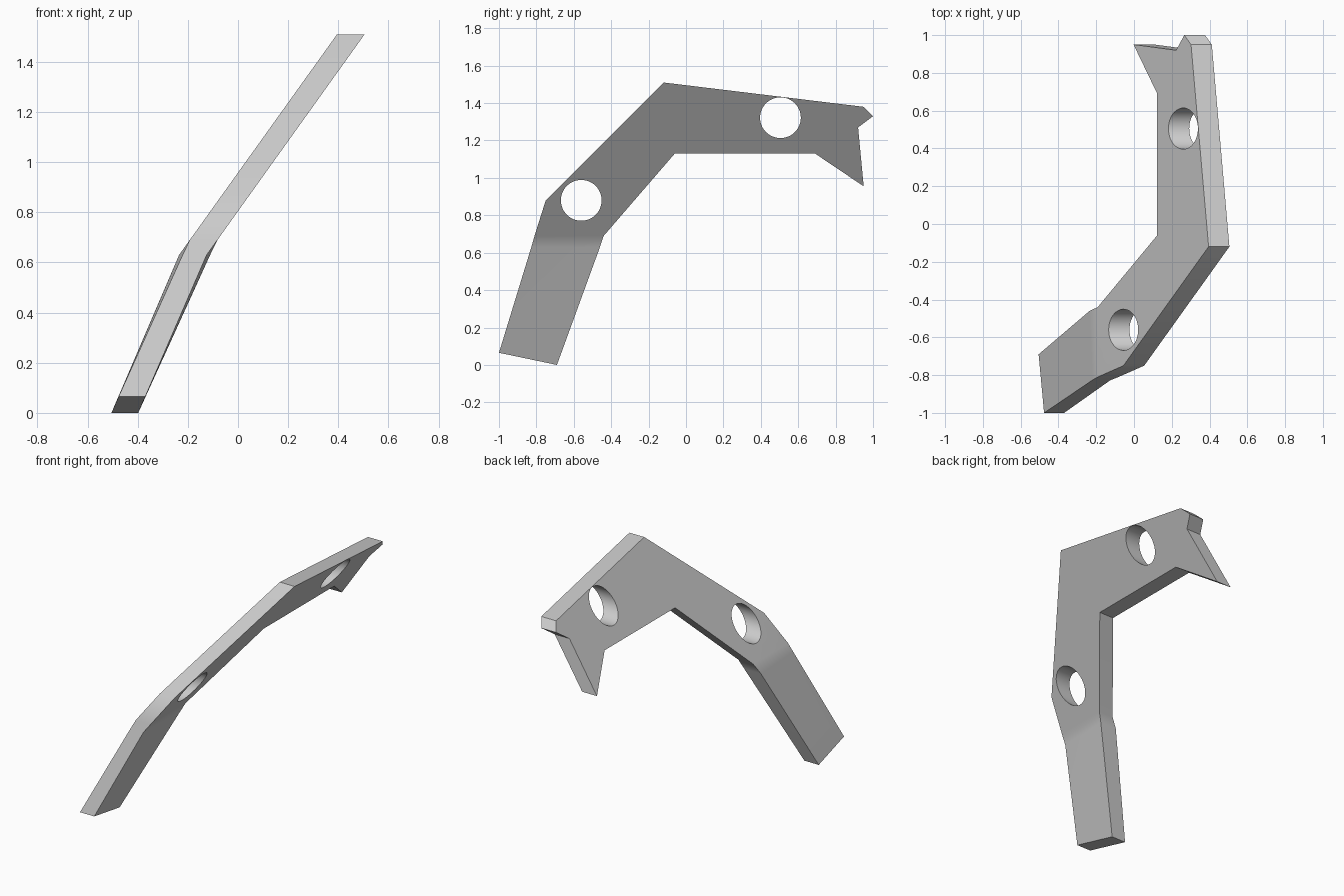
import bpy
import bmesh
from math import radians, pi

cube = bpy.data.objects.get("Cube")
if cube:
    bpy.data.objects.remove(cube, do_unlink=True)

grey = bpy.data.materials.new("plain grey")
grey.use_nodes = True
colour = (0.6, 0.6, 0.6, 1)
grey.diffuse_color = colour
grey.node_tree.nodes["Principled BSDF"].inputs["Base Color"].default_value = colour

THICK = 0.11


def slant(z):
    """x of the left-hand plate face at height z, above the bend."""
    return 0.395 + 0.716 * (z - 1.51)


# Side outline (y, z); the foot is separate because the plate bends above it
foot = [(-1, 0.065), (-0.69, 0)]
back_bend = [(-0.46, 0.63), (-0.44, 0.69)]
arm = [(-0.06, 1.13), (0.69, 1.13), (0.95, 0.955), (0.92, 1.27), (1, 1.33),
       (0.95, 1.38), (-0.12, 1.51), (-0.75, 0.88)]
front_bend = [(-0.81, 0.69), (-0.827, 0.63)]
outline = foot + back_bend + arm + front_bend
n = len(outline)
FRONT_HIGH, FRONT_LOW = n - 2, n - 1

# Two slanted faces joined by a rim
bm = bmesh.new()
rings = []
for offset, foot_x, nudge in ((0, (-0.476, -0.505), FRONT_LOW),
                              (THICK, (-0.37, -0.398), 2)):
    ring = []
    for i, (y, z) in enumerate(outline):
        x = foot_x[i] if i < 2 else slant(z) + offset
        if i == nudge:
            x += 0.014
        ring.append(bm.verts.new((x, y, z)))
    rings.append(ring)

for side, ring in enumerate(rings):
    faces = [[0, 1, 2, FRONT_LOW], list(range(3, n - 1))]
    if side == 0:
        faces += [[FRONT_LOW, 2, FRONT_HIGH], [2, 3, FRONT_HIGH]]
    else:
        faces += [[FRONT_LOW, 2, 3], [FRONT_LOW, 3, FRONT_HIGH]]
    for f in faces:
        bm.faces.new([ring[i] for i in f])
for i in range(n):
    j = (i + 1) % n
    bm.faces.new((rings[0][i], rings[0][j], rings[1][j], rings[1][i]))
bmesh.ops.recalc_face_normals(bm, faces=bm.faces)

mesh = bpy.data.meshes.new("bent_bracket")
bm.to_mesh(mesh)
bm.free()
mesh.materials.append(grey)
bracket = bpy.data.objects.new("bent_bracket", mesh)
bpy.context.collection.objects.link(bracket)
bpy.context.view_layer.objects.active = bracket

# Two round holes straight through the plate
for y, z in ((-0.56, 0.88), (0.505, 1.322)):
    bpy.ops.mesh.primitive_cylinder_add(vertices=48, radius=0.109, depth=3,
                                        location=(0, y, z), rotation=(0, pi / 2, 0))
    cutter = bpy.context.object
    cutter.name = "hole_cutter"
    cutter.hide_render = True
    cutter.data.materials.append(grey)
    bpy.context.view_layer.objects.active = bracket
    cut = bracket.modifiers.new("hole", "BOOLEAN")
    cut.operation = "DIFFERENCE"
    cut.solver = "EXACT"
    cut.object = cutter
    bpy.ops.object.modifier_apply(modifier=cut.name)
    bpy.data.objects.remove(cutter, do_unlink=True)

# Soft shading over the bend, crisp rim and hole edges
bpy.ops.object.select_all(action="DESELECT")
bracket.select_set(True)
bpy.context.view_layer.objects.active = bracket
bpy.ops.object.shade_smooth_by_angle(angle=radians(30))
weighted = bracket.modifiers.new("soft_bend", "WEIGHTED_NORMAL")
weighted.keep_sharp = True
